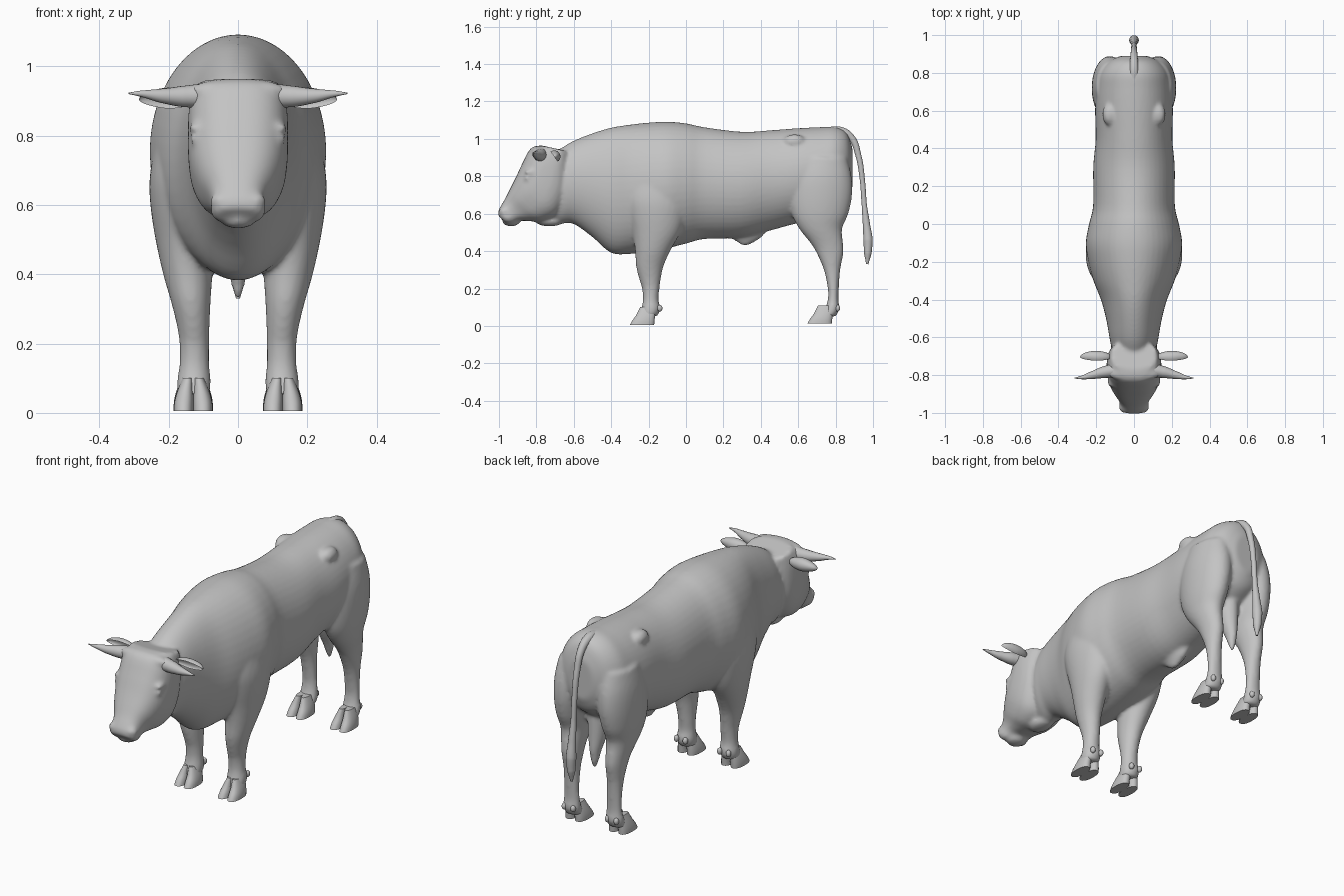
import bpy, bmesh, math
from mathutils import Matrix, Vector

if "Cube" in bpy.data.objects:
    bpy.data.objects.remove(bpy.data.objects["Cube"])

hide = bpy.data.materials.new("plain_grey")
hide.diffuse_color = (0.55, 0.55, 0.55, 1)
hide.use_nodes = True
hide.node_tree.nodes["Principled BSDF"].inputs["Base Color"].default_value = hide.diffuse_color


def catmull(a, b, c, d, t):
    return tuple(0.5 * (2*q + (r-p)*t + (2*p-5*q+4*r-s)*t*t + (3*q-p-3*r+s)*t**3)
                 for p, q, r, s in zip(a, b, c, d))


def loft(bm, secs, e=1.0, n=32, sub=4, side=1):
    """Skin closed sections (centre x, half width, y0, z0, y1, z1)."""
    dense = []
    for i in range(len(secs) - 1):
        quad = [secs[max(0, min(len(secs)-1, i+k))] for k in (-1, 0, 1, 2)]
        dense += [catmull(*quad, j / sub) for j in range(sub)]
    dense.append(secs[-1])
    rings = []
    for cx, w, y0, z0, y1, z1 in dense:
        ring = []
        for k in range(n):
            a = 2 * math.pi * k / n
            c = math.copysign(abs(math.cos(a)) ** e, math.cos(a))
            s = math.copysign(abs(math.sin(a)) ** e, math.sin(a))
            ring.append(bm.verts.new((side * (cx + w*c), (y0+y1)/2 + s*(y0-y1)/2,
                                      (z0+z1)/2 + s*(z0-z1)/2)))
        rings.append(ring)
    for r, q in zip(rings, rings[1:]):
        for k in range(n):
            bm.faces.new((r[k], r[(k+1) % n], q[(k+1) % n], q[k]))
    bm.faces.new(rings[0])
    bm.faces.new(rings[-1])


def blob(bm, loc, rad, side=1):
    m = Matrix.Translation((side*loc[0], loc[1], loc[2])) @ Matrix.Diagonal((*rad, 1))
    return bmesh.ops.create_uvsphere(bm, u_segments=24, v_segments=14, radius=1, matrix=m)["verts"]


def finish(bm, name, angle=60):
    bmesh.ops.recalc_face_normals(bm, faces=bm.faces[:])
    me = bpy.data.meshes.new(name)
    bm.to_mesh(me)
    bm.free()
    ob = bpy.data.objects.new(name, me)
    bpy.context.collection.objects.link(ob)
    me.materials.append(hide)
    smooth(ob, angle)
    return ob


def smooth(ob, angle):
    bpy.ops.object.select_all(action='DESELECT')
    ob.select_set(True)
    bpy.context.view_layer.objects.active = ob
    bpy.ops.object.shade_smooth_by_angle(angle=math.radians(angle))


def tubes(name, paths):
    """Tapered round tubes through points (x, y, z, radius)."""
    cu = bpy.data.curves.new(name, 'CURVE')
    cu.dimensions = '3D'
    cu.bevel_depth = 1
    cu.bevel_resolution = 5
    cu.use_fill_caps = True
    for path in paths:
        sp = cu.splines.new('BEZIER')
        sp.bezier_points.add(len(path) - 1)
        for p, (x, y, z, r) in zip(sp.bezier_points, path):
            p.co = (x, y, z)
            p.radius = r
            p.handle_left_type = p.handle_right_type = 'AUTO'
    ob = bpy.data.objects.new(name, cu)
    bpy.context.collection.objects.link(ob)
    cu.materials.append(hide)
    bpy.ops.object.select_all(action='DESELECT')
    ob.select_set(True)
    bpy.context.view_layer.objects.active = ob
    bpy.ops.object.convert(target='MESH')
    smooth(bpy.context.view_layer.objects.active, 60)


# Torso and neck: y, top, bottom, half width
torso = [(-.74, .90, .545, .06), (-.66, .955, .548, .115), (-.6, .99, .545, .13),
         (-.5, 1.03, .475, .148), (-.4, 1.06, .39, .175), (-.3, 1.076, .385, .215),
         (-.2, 1.087, .395, .242), (-.1, 1.092, .415, .255), (0, 1.083, .44, .238),
         (.1, 1.062, .465, .216), (.3, 1.038, .472, .216), (.45, 1.046, .51, .203),
         (.6, 1.057, .55, .206), (.72, 1.063, .57, .2), (.8, 1.063, .62, .182),
         (.86, 1.03, .67, .135), (.89, .95, .74, .07)]
# Head: half width, forehead point, jaw point
head = [(0, .12, -.77, .965, -.62, .93), (0, .14, -.83, .95, -.62, .82),
        (0, .145, -.877, .865, -.63, .70), (0, .138, -.912, .79, -.68, .60),
        (0, .115, -.942, .73, -.76, .56), (0, .088, -.967, .68, -.83, .56),
        (0, .077, -.988, .645, -.885, .562), (0, .078, -1.003, .615, -.93, .547),
        (0, .062, -1.004, .59, -.96, .548)]
# Legs: z, front y, back y, centre x, half width
front_leg = [(.78, -.32, .0, .15, .09), (.68, -.325, .01, .155, .1), (.6, -.31, 0, .157, .096),
             (.5, -.285, -.03, .155, .083), (.4, -.272, -.085, .145, .071),
             (.32, -.267, -.12, .136, .057), (.25, -.25, -.135, .129, .047),
             (.2, -.235, -.142, .126, .043), (.14, -.23, -.147, .126, .043),
             (.09, -.24, -.137, .127, .049), (.05, -.25, -.155, .128, .045)]
hind_leg = [(.9, .6, .86, .12, .08), (.8, .56, .885, .125, .095), (.7, .55, .888, .13, .094),
            (.6, .565, .868, .135, .083), (.52, .605, .835, .135, .069),
            (.44, .668, .84, .132, .054), (.39, .698, .842, .13, .048),
            (.3, .737, .825, .128, .041), (.2, .758, .817, .126, .04),
            (.14, .758, .815, .126, .042), (.09, .742, .82, .127, .048),
            (.05, .72, .80, .128, .044)]
scrotum = [(.62, .64, .8, 0, .06), (.5, .69, .8, 0, .045), (.42, .73, .8, 0, .028),
           (.36, .755, .79, 0, .018), (.33, .766, .78, 0, .007)]
sheath = [(.52, .16, .44, 0, .055), (.47, .24, .4, 0, .032), (.43, .3, .33, 0, .01)]


def upright(secs):
    return [(cx, w, yf, z, yb, z) for z, yf, yb, cx, w in secs]


bm = bmesh.new()
loft(bm, [(0, w, y, t, y, b) for y, t, b, w in torso], n=48)
loft(bm, head, e=.78, n=40)
loft(bm, upright(scrotum), n=20)
loft(bm, upright(sheath), n=20)
blob(bm, (0, -.73, .56), (.05, .075, .028))      # throat fold
blob(bm, (0, -.79, .93), (.142, .045, .034))     # poll
blob(bm, (0, -.935, .556), (.05, .045, .024))    # chin
for s in (1, -1):
    loft(bm, upright(front_leg), side=s)
    loft(bm, upright(hind_leg), side=s)
    blob(bm, (.05, -.972, .612), (.03, .028, .024), s)    # nostril wing
    blob(bm, (.12, -.83, .822), (.022, .035, .016), s)    # brow
    blob(bm, (.117, -.845, .79), (.02, .022, .017), s)    # eye
    blob(bm, (.128, .58, .985), (.04, .06, .04), s)       # hip bone
body = finish(bm, "body")
re = body.modifiers.new("fuse", 'REMESH')
re.mode = 'VOXEL'
re.voxel_size = .0095
re.use_smooth_shade = True
sm = body.modifiers.new("soften", 'SMOOTH')
sm.factor = .5
sm.iterations = 7

# Cloven hooves with dewclaws; toe sections: z, front y, back y, half width
toe = [(.1, .055, .14, .016), (.06, .035, .135, .024), (.03, .014, .132, .028),
       (.006, .0, .13, .029)]
for name, y0, lift in (("front_hooves", -.3, 0), ("hind_hooves", .65, .008)):
    bm = bmesh.new()
    for s in (1, -1):
        for k in (-1, 1):
            loft(bm, [(.129 + k*(.001 + w*.93), w, y0+a, z+lift, y0+b, z+lift)
                      for z, a, b, w in toe], e=.85, n=20, side=s)
            blob(bm, (.128 + k*.026, y0 + .16, .095), (.013, .014, .018), s)
    finish(bm, name, 45)

# Ears: ellipsoids with the front half pushed in to form a cup
bm = bmesh.new()
for s in (1, -1):
    vs = blob(bm, (0, 0, 0), (.083, .034, .033))
    for v in vs:
        if v.co.y < 0:
            v.co.y *= -.6
        v.co.z *= 1 - 3 * v.co.x if v.co.x > 0 else 1
    bmesh.ops.transform(bm, verts=vs, matrix=Matrix.Rotation(math.radians(35), 4, 'X'))
    for v in vs:
        v.co = Vector((s * (v.co.x + .203), v.co.y - .705, v.co.z + .905))
finish(bm, "ears")

# Horns and tail
horn = [(.1, -.775, .915, .036), (.16, -.785, .913, .031), (.22, -.8, .915, .021),
        (.28, -.813, .921, .009), (.316, -.816, .922, .002)]
tubes("horns", [[(s*x, y, z, r) for x, y, z, r in horn] for s in (1, -1)])
tubes("tail", [[(0, .76, 1.035, .03), (0, .83, 1.04, .024), (0, .885, 1.005, .019),
                (0, .922, .91, .016), (0, .943, .78, .014), (0, .953, .65, .014),
                (0, .965, .54, .02), (0, .973, .46, .026), (0, .972, .39, .021),
                (0, .969, .33, .006)]])
